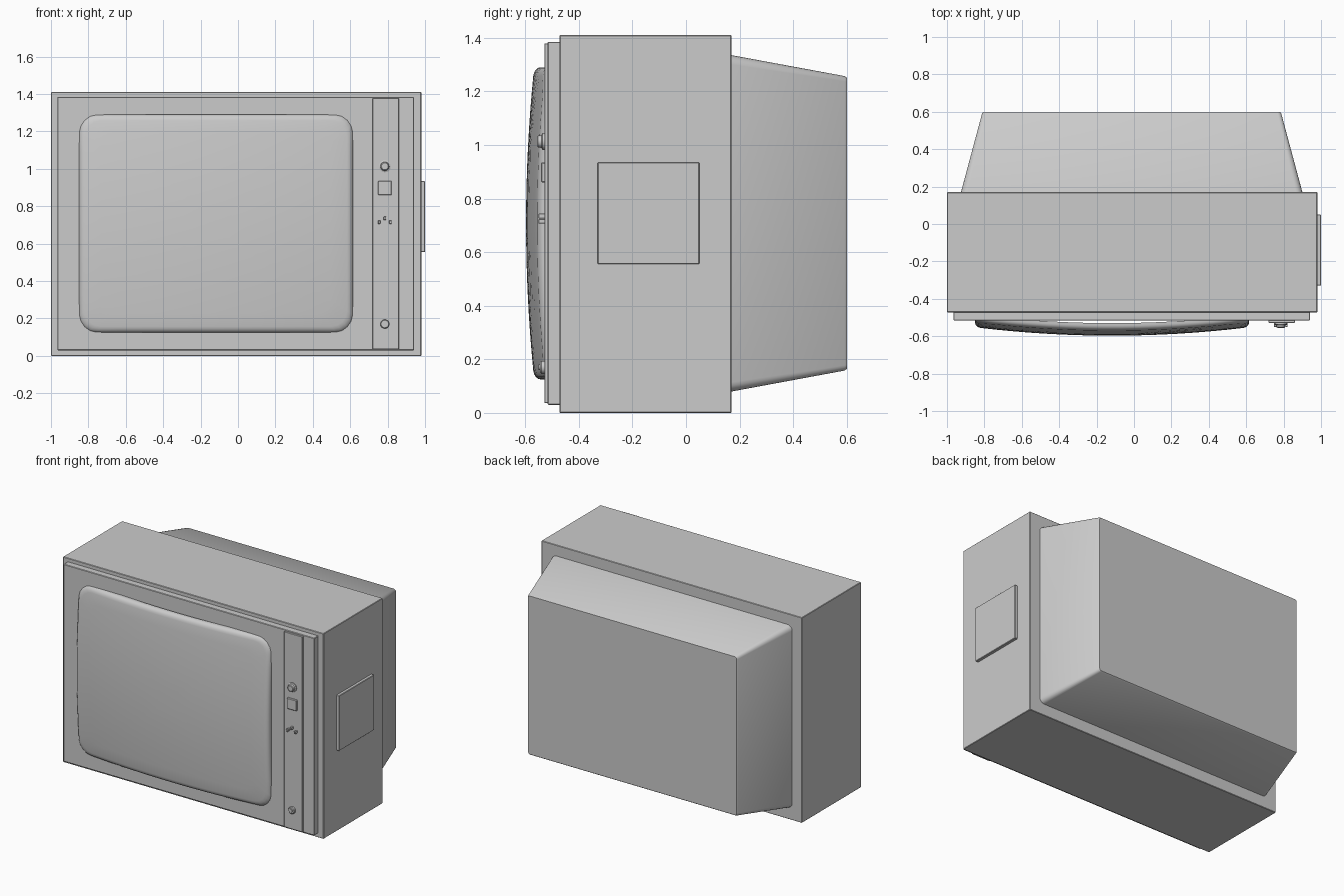
import bpy, bmesh, math
from mathutils import Vector

cube = bpy.data.objects.get("Cube")
if cube:
    bpy.data.objects.remove(cube, do_unlink=True)

grey = bpy.data.materials.new("plain grey")
grey.use_nodes = True
colour = (0.6, 0.6, 0.6, 1)
grey.diffuse_color = colour
grey.node_tree.nodes["Principled BSDF"].inputs["Base Color"].default_value = colour


def finish(name, bm, bevel=0, segments=2, smooth=True):
    """Turn a bmesh into a named object with optional soft edges."""
    bmesh.ops.recalc_face_normals(bm, faces=bm.faces)
    mesh = bpy.data.meshes.new(name)
    bm.to_mesh(mesh)
    bm.free()
    mesh.materials.append(grey)
    ob = bpy.data.objects.new(name, mesh)
    bpy.context.collection.objects.link(ob)
    if bevel:
        mod = ob.modifiers.new("soft edges", 'BEVEL')
        mod.width, mod.segments = bevel, segments
    bpy.ops.object.select_all(action='DESELECT')
    bpy.context.view_layer.objects.active = ob
    ob.select_set(True)
    if smooth:
        bpy.ops.object.shade_smooth_by_angle(angle=math.radians(35))
    return ob


def box(name, x, y, z, bevel=0.003):
    bm = bmesh.new()
    bmesh.ops.create_cube(bm, size=1)
    for v in bm.verts:
        v.co = [(a + b) / 2 + c * (b - a) for c, (a, b) in zip(v.co, (x, y, z))]
    return finish(name, bm, bevel, 1, False)


def rounded_loop(x, z, radius, steps=4):
    """Points (x, z) around a rectangle with rounded corners."""
    points = []
    corners = ((x[1], z[1], 0), (x[0], z[1], 1), (x[0], z[0], 2), (x[1], z[0], 3))
    for cx, cz, quarter in corners:
        mx = cx - math.copysign(radius, cx - sum(x) / 2)
        mz = cz - math.copysign(radius, cz - sum(z) / 2)
        for i in range(steps + 1):
            a = (quarter + i / steps) * math.pi / 2
            points.append((mx + radius * math.cos(a), mz + radius * math.sin(a)))
    return points


def skin(bm, loops):
    rings = [[bm.verts.new(p) for p in loop] for loop in loops]
    for r, s in zip(rings, rings[1:]):
        for i in range(len(r)):
            j = (i + 1) % len(r)
            bm.faces.new((r[i], r[j], s[j], s[i]))
    return rings


def turned(name, x, z, profile, sides=20):
    """Round control facing forward; profile holds (radius, y) pairs."""
    bm = bmesh.new()
    loops = [[(x + r * math.cos(a), y, z + r * math.sin(a))
              for a in (math.tau * i / sides for i in range(sides))]
             for r, y in profile]
    rings = skin(bm, loops)
    bm.faces.new(rings[0])
    bm.faces.new(rings[-1])
    return finish(name, bm)


# Cabinet, front panel, control strip and side plate
box("cabinet", (-1, 0.98), (-0.472, 0.17), (0, 1.41))
box("front_panel", (-0.965, 0.94), (-0.516, -0.46), (0.03, 1.385))
box("control_strip", (0.72, 0.86), (-0.529, -0.51), (0.036, 1.378), 0.002)
box("side_plate", (0.97, 1.0), (-0.33, 0.05), (0.555, 0.935))

# Tapered rear housing with softened corners
bm = bmesh.new()
loops = []
for y, x, z, r in ((0.16, (-0.928, 0.903), (0.078, 1.337), 0.035),
                   (0.592, (-0.812, 0.787), (0.158, 1.257), 0.02),
                   (0.6, (-0.805, 0.78), (0.164, 1.251), 0.015)):
    loops.append([(px, y, pz) for px, pz in rounded_loop(x, z, r)])
rings = skin(bm, loops)
bm.faces.new(rings[0])
bm.faces.new(rings[-1])
finish("rear_housing", bm)

# Domed picture tube with a rounded rim
cx, cz, hx, hz = -0.1175, 0.7075, 0.7325, 0.5825
outline = rounded_loop((cx - hx, cx + hx), (cz - hz, cz + hz), 0.09)


def screen_loop(inset, back, scale=1):
    loop = []
    for px, pz in outline:
        u, v = (px - cx) / hx, (pz - cz) / hz
        x = u * (hx - inset) * scale
        z = v * (hz - inset) * scale
        y = -0.597 + 0.045 * (x / hx) ** 2 + 0.03 * (z / hz) ** 2 + back
        loop.append((cx + x, y, cz + z))
    return loop


# Subdividing the long sides of the outline keeps the dome curved
dense = []
for p, q in zip(outline, outline[1:] + outline[:1]):
    p, q = Vector(p), Vector(q)
    n = max(1, round((q - p).length / 0.1))
    dense += [tuple(p.lerp(q, i / n)) for i in range(n)]
outline = dense
bm = bmesh.new()
loops = [screen_loop(0, 0.037)]
for i in range(5):
    a = i / 4 * math.pi / 2
    loops.append(screen_loop(0.032 * (1 - math.cos(a)), 0.024 * (1 - math.sin(a))))
loops += [screen_loop(0.032, 0, s / 8) for s in range(7, 0, -1)]
rings = skin(bm, loops)
bm.faces.new(rings[-1])
finish("screen", bm)

# Controls on the strip
kx = 0.785
turned("upper_knob", kx, 1.013, ((0.032, -0.525), (0.032, -0.536), (0.024, -0.539),
                                 (0.022, -0.552), (0.018, -0.555)))
turned("lower_knob", kx, 0.17, ((0.024, -0.525), (0.024, -0.54), (0.02, -0.544),
                                (0.01, -0.544), (0.01, -0.55)))
box("square_button", (kx - 0.037, kx + 0.037), (-0.541, -0.525), (0.86, 0.935), 0.004)
for i, (dx, z) in enumerate(((-0.03, 0.715), (0, 0.735), (0.03, 0.715))):
    box(f"small_switch_{i + 1}", (kx + dx - 0.007, kx + dx + 0.007),
        (-0.55, -0.525), (z - 0.009, z + 0.009), 0.002)
